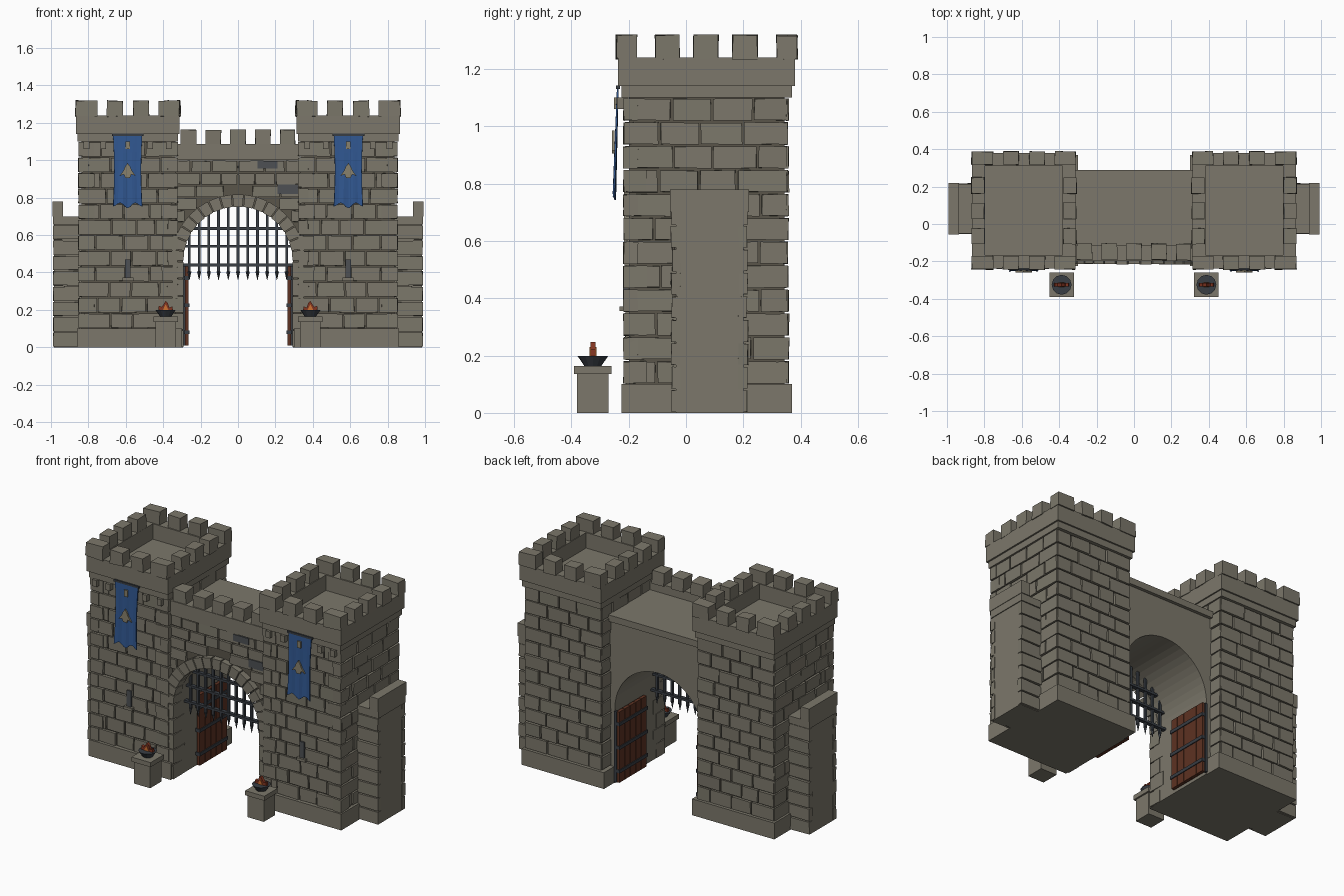
import bpy, bmesh, math, random
from mathutils import Vector, Matrix

if "Cube" in bpy.data.objects:
    bpy.data.objects.remove(bpy.data.objects["Cube"])
random.seed(4)

def mat(name, r, g, b):
    m = bpy.data.materials.new(name)
    m.diffuse_color = (r, g, b, 1)
    m.use_nodes = True
    m.node_tree.nodes["Principled BSDF"].inputs["Base Color"].default_value = m.diffuse_color
    return m

STONE = mat("stone", 0.20, 0.185, 0.145)
MORTAR = mat("mortar", 0.10, 0.09, 0.068)
SLATE = mat("slate", 0.075, 0.08, 0.088)
IRON = mat("iron", 0.04, 0.047, 0.057)
WOOD = mat("wood", 0.11, 0.032, 0.016)
BLUE = mat("blue_cloth", 0.03, 0.095, 0.28)
TAN = mat("tan_trim", 0.25, 0.22, 0.15)
EMBER = mat("ember", 0.22, 0.035, 0.015)
FLAME = mat("flame", 0.60, 0.16, 0.03)

def box(bm, x0, x1, y0, y1, z0, z1, j=0.0):
    """Box between limits, with optional corner jitter j."""
    m = Matrix.Translation(((x0 + x1) / 2, (y0 + y1) / 2, (z0 + z1) / 2)) @ \
        Matrix.Diagonal((x1 - x0, y1 - y0, z1 - z0, 1))
    for v in bmesh.ops.create_cube(bm, size=1, matrix=m)['verts']:
        v.co += Vector([random.uniform(-j, j) for _ in range(3)])

def prism(bm, pts, y0, y1):
    """Extrude an (x, z) outline from y0 to y1."""
    f = bm.faces.new([bm.verts.new((x, y0, z)) for x, z in pts])
    ex = bmesh.ops.extrude_face_region(bm, geom=[f])['geom']
    bmesh.ops.translate(bm, vec=(0, y1 - y0, 0), verts=[g for g in ex if isinstance(g, bmesh.types.BMVert)])

def cone(bm, c, r1, r2, h, n):
    bmesh.ops.create_cone(bm, cap_ends=True, segments=n, radius1=r1, radius2=r2, depth=h,
                          matrix=Matrix.Translation((c[0], c[1], c[2] + h / 2)))

def finish(name, bm, *mats, mirror=True):
    bmesh.ops.recalc_face_normals(bm, faces=bm.faces)
    me = bpy.data.meshes.new(name)
    bm.to_mesh(me)
    bm.free()
    for m in mats:
        me.materials.append(m)
    ob = bpy.data.objects.new(name, me)
    bpy.context.collection.objects.link(ob)
    if mirror:
        ob.modifiers.new("mirror", 'MIRROR').use_mirror_merge = False
    return ob

def bricks(bm, axis, face, out, u0, u1, z0, z1, rows, length=0.135, hole=None):
    """Courses of stone on a wall; axis is the wall's run, out its outward sign."""
    h = (z1 - z0) / rows
    for r in range(rows):
        za, zb = z0 + r * h + 0.004, z0 + (r + 1) * h - 0.004
        start = max(u0, hole(za)) if hole else u0
        n = max(1, round((u1 - start) / length))
        step = (u1 - start) / n
        cuts = [start] + [start + step * (i + (0.22 if r % 2 else -0.22) + random.uniform(-.12, .12))
                          for i in range(1, n)] + [u1]
        for a, b in zip(cuts, cuts[1:]):
            p = sorted((face - out * 0.03, face + out * random.uniform(-.002, .004)))
            if axis == 'x':
                box(bm, a + .004, b - .004, *p, za, zb, .002)
            else:
                box(bm, *p, a + .004, b - .004, za, zb, .002)

# Tower cores and plinths
bm = bmesh.new()
box(bm, .335, .838, -.198, .343, .02, 1.12)
finish("tower_core", bm, MORTAR)
bm = bmesh.new()
box(bm, .30, .86, -.225, .37, 0, .10)
finish("tower_plinth", bm, STONE)

# Tower masonry and front corner stones
bm = bmesh.new()
bricks(bm, 'x', -.21, -1, .325, .85, .10, 1.10, 12)
bricks(bm, 'x', .355, 1, .325, .85, .10, 1.10, 12)
bricks(bm, 'y', .85, 1, -.21, .355, .10, 1.10, 12)
bricks(bm, 'y', .325, -1, -.21, .355, .10, 1.10, 12)
finish("tower_bricks", bm, STONE)
bm = bmesh.new()
for i in range(12):
    z = .10 + i / 12
    w, d = (.085, .05) if i % 2 else (.055, .08)
    box(bm, .322, .322 + w, -.218, -.218 + d, z + .004, z + .079, .002)
    box(bm, .853 - w, .853, -.218, -.218 + d, z + .004, z + .079, .002)
finish("tower_quoins", bm, STONE)

# Tower crown: base band, hollow parapet, corbels
bm = bmesh.new()
box(bm, .32, .857, -.225, .37, 1.10, 1.145)
for a, b in ((-.237, -.167), (.31, .38)):
    box(bm, .312, .867, a, b, 1.14, 1.24)
for a, b in ((.312, .382), (.797, .867)):
    box(bm, a, b, -.167, .31, 1.14, 1.24)
for x in (.37, .47, .72, .81):
    box(bm, x - .015, x + .015, -.24, -.20, 1.06, 1.10)
finish("tower_crown", bm, STONE)
bm = bmesh.new()
for a, b in ((.312, .425), (.476, .56), (.615, .70), (.754, .868)):
    box(bm, a, b, -.243, -.172, 1.235, 1.318, .003)
    box(bm, a, b, .317, .388, 1.235, 1.318, .003)
for y in (-.065, .07, .205):
    box(bm, .308, .378, y - .043, y + .043, 1.235, 1.318, .003)
    box(bm, .800, .870, y - .043, y + .043, 1.235, 1.318, .003)
finish("tower_merlons", bm, STONE)

# Side wing walls
bm = bmesh.new()
box(bm, .80, .985, -.035, .20, 0, .66)
box(bm, .80, .99, -.05, .215, .655, .70)
box(bm, .935, .993, -.055, .22, .70, .78)
finish("wing_wall", bm, STONE)
bm = bmesh.new()
bricks(bm, 'x', -.05, -1, .84, .992, .0, .655, 8, .11)
bricks(bm, 'x', .213, 1, .84, .992, .0, .655, 8, .11)
finish("wing_bricks", bm, STONE)

# Gatehouse block with arched passage (mortar on the front face)
R, SP = .295, .46
bm = bmesh.new()
arch = [(R * math.cos(t), SP + R * math.sin(t)) for t in (math.pi * i / 24 for i in range(25))]
prism(bm, [(.34, 0), (.34, 1.0), (-.34, 1.0), (-.34, 0), (-R, 0)] + arch[::-1] + [(R, 0)], -.178, .27)
bm.normal_update()
for f in bm.faces:
    f.material_index = int(abs(f.normal.y) > .9 and f.calc_center_median().y < 0)
finish("gatehouse", bm, STONE, MORTAR, mirror=False)
bm = bmesh.new()
box(bm, -.33, .33, -.18, .29, .995, 1.035)
box(bm, -.33, .33, -.197, -.115, 1.0, 1.088)
finish("gate_roof_and_parapet", bm, STONE, mirror=False)
bm = bmesh.new()
for x in (-.265, -.132, 0, .132, .265):
    box(bm, x - .041, x + .041, -.192, -.105, 1.085, 1.163, .003)
finish("gate_merlons", bm, STONE, mirror=False)
bm = bmesh.new()
bricks(bm, 'x', -.19, -1, 0, .33, .60, 1.0, 6, .12,
       hole=lambda z: math.sqrt(max(0, .352 ** 2 - (z - SP) ** 2)))
finish("gate_bricks", bm, STONE)
bm = bmesh.new()
box(bm, .105, .21, -.197, -.18, .955, .995)
box(bm, .21, .32, -.197, -.18, .82, .87)
finish("slate_bricks", bm, SLATE, mirror=False)

# Arch ring stones and jambs
bm = bmesh.new()
N = 17
for i in range(N):
    a, b = math.pi * (i + .05) / N, math.pi * (i + .95) / N
    prism(bm, [(r * math.cos(t), SP + r * math.sin(t)) for r, t in ((.292, a), (.358, a), (.358, b), (.292, b))],
          -.212 - random.uniform(0, .005), -.14)
finish("arch_stones", bm, STONE, mirror=False)
bm = bmesh.new()
for i in range(5):
    box(bm, .292, .35, -.212, -.13 + .03 * (i % 2), i * .092 + .002, i * .092 + .088, .002)
finish("arch_jambs", bm, STONE)

# Portcullis
bm = bmesh.new()
for i in range(-5, 6):
    x = i * .052
    box(bm, x - .007, x + .007, -.097, -.083, .40, SP + math.sqrt(R * R - x * x) + .01)
    cone(bm, (x, -.09, .36), .001, .011, .045, 4)
for z in (.44, .54, .635):
    w = math.sqrt(R * R - max(0, z - SP) ** 2)
    box(bm, -w, w, -.102, -.078, z - .007, z + .007)
finish("portcullis", bm, IRON, mirror=False)

# Open doors against the passage walls
bm = bmesh.new()
for i in range(5):
    y = .005 + i * .054
    box(bm, .264, .284, y, y + .051, .01, .445)
finish("door_planks", bm, WOOD)
bm = bmesh.new()
for z in (.08, .225, .37):
    box(bm, .259, .289, .0, .275, z - .01, z + .01)
box(bm, .28, .296, .262, .278, .01, .445)
finish("door_straps", bm, IRON)

# Arrow slits with sill
bm = bmesh.new()
box(bm, .574, .604, -.220, -.20, .36, .47)
finish("arrow_slit", bm, SLATE)
bm = bmesh.new()
box(bm, .56, .618, -.232, -.20, .355, .372)
finish("slit_sill", bm, STONE)

# Banners: rippled cloth, rod, emblem plates
BX = .59
bm = bmesh.new()
C, RW = 12, 8
grid = []
for r in range(RW + 1):
    row = []
    for c in range(C + 1):
        u, v = c / C * 2 - 1, r / RW
        low = .755 - .012 * math.cos(u * math.pi * 2) + .01 * abs(u)
        w = .078 - .006 * math.sin(v * math.pi)
        row.append(bm.verts.new((BX + u * w, -.238 - .012 * v + .003 * math.cos(u * 9) * v, 1.135 + (low - 1.135) * v)))
    grid.append(row)
for a, b in zip(grid, grid[1:]):
    for c in range(C):
        bm.faces.new((a[c], a[c + 1], b[c + 1], b[c]))
ob = finish("banner", bm, BLUE)
s = ob.modifiers.new("thickness", 'SOLIDIFY')
s.thickness, s.offset = .006, 0
bm = bmesh.new()
box(bm, BX - .085, BX + .085, -.245, -.231, 1.13, 1.143)
finish("banner_rod", bm, IRON)
bm = bmesh.new()
half = [(0, .985), (.014, .965), (.022, .945), (.044, .915), (.02, .925), (.012, .905)]
prism(bm, [(BX + x, z) for x, z in half] + [(BX - x, z) for x, z in half[:0:-1]], -.258, -.249)
box(bm, BX - .012, BX + .012, -.251, -.243, 1.06, 1.10)
finish("banner_emblem", bm, TAN)

# Braziers on pedestals
PX, PY = .387, -.325
bm = bmesh.new()
box(bm, PX - .055, PX + .055, PY - .055, PY + .055, 0, .138)
box(bm, PX - .065, PX + .065, PY - .065, PY + .065, .136, .164)
finish("brazier_pedestal", bm, STONE)
bm = bmesh.new()
cone(bm, (PX, PY, .164), .030, .053, .034, 12)
finish("brazier_bowl", bm, IRON)
bm = bmesh.new()
prism(bm, [(PX + x, z) for x, z in ((-.04, .195), (-.036, .218), (-.02, .212), (-.012, .235), (0, .247), (.012, .228),
                                    (.022, .215), (.036, .222), (.04, .195))], PY - .009, PY + .009)
finish("brazier_fire", bm, EMBER)
bm = bmesh.new()
prism(bm, [(PX - .016, .198), (PX, .23), (PX + .016, .198)], PY - .012, PY + .012)
finish("brazier_flame_core", bm, FLAME)
